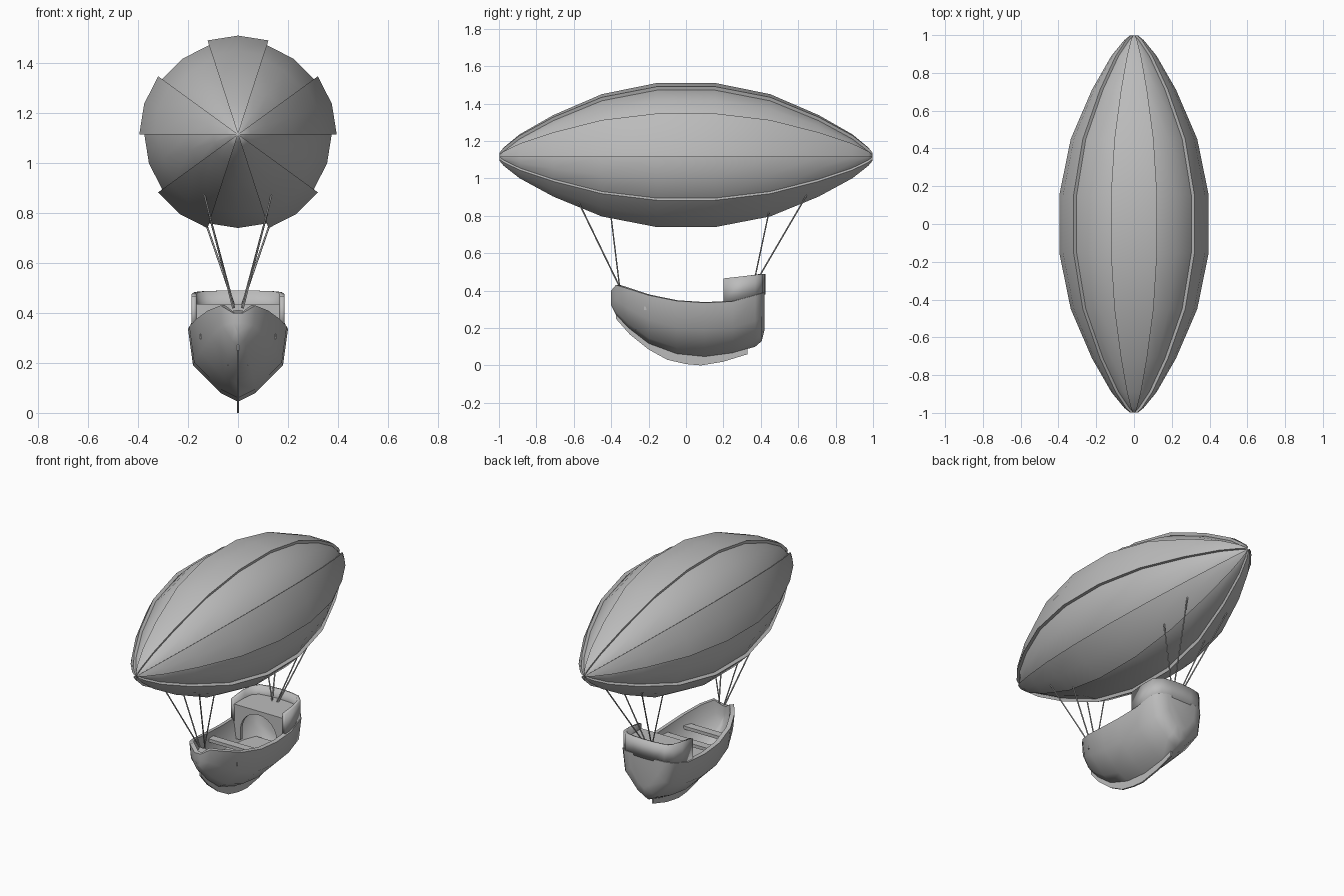
import bpy, bmesh, math
from mathutils import Vector

cube = bpy.data.objects.get("Cube")
if cube:
    bpy.data.objects.remove(cube, do_unlink=True)

grey = bpy.data.materials.new("plain_grey")
grey.use_nodes = True
COLOUR = (0.5, 0.5, 0.5, 1)
grey.diffuse_color = COLOUR
grey.node_tree.nodes["Principled BSDF"].inputs["Base Color"].default_value = COLOUR


def make(name, verts, faces, angle=40, thick=0, offset=-1):
    """Mesh object with outward normals, optional wall thickness, smooth shading."""
    bm = bmesh.new()
    vs = [bm.verts.new(v) for v in verts]
    for f in faces:
        bm.faces.new([vs[i] for i in f])
    bmesh.ops.remove_doubles(bm, verts=bm.verts, dist=1e-5)
    bmesh.ops.recalc_face_normals(bm, faces=bm.faces)
    mesh = bpy.data.meshes.new(name)
    bm.to_mesh(mesh)
    bm.free()
    ob = bpy.data.objects.new(name, mesh)
    bpy.context.collection.objects.link(ob)
    mesh.materials.append(grey)
    bpy.ops.object.select_all(action="DESELECT")
    ob.select_set(True)
    bpy.context.view_layer.objects.active = ob
    if thick:
        mod = ob.modifiers.new("wall", "SOLIDIFY")
        mod.thickness, mod.offset, mod.use_even_offset = thick, offset, True
        bpy.ops.object.modifier_apply(modifier=mod.name)
    bpy.ops.object.shade_smooth_by_angle(angle=math.radians(angle))
    return ob


def loft(name, rings, closed, caps=True, **kw):
    """Skin a row of equal-length cross-sections."""
    n = len(rings[0])
    faces = []
    for r in range(len(rings) - 1):
        for i in range(n if closed else n - 1):
            a, b, j = r * n, (r + 1) * n, (i + 1) % n
            faces.append((a + i, a + j, b + j, b + i))
    if caps:
        last = (len(rings) - 1) * n
        faces += [tuple(range(n)), tuple(range(last, last + n))]
    return make(name, [p for ring in rings for p in ring], faces, **kw)


def prism(name, outline, axis, lo, hi):
    """Extrude a 2D outline along an axis."""
    def at(d):
        return [(p[:axis] + (d,) + p[axis:]) for p in outline]
    return loft(name, [at(lo), at(hi)], True, angle=30)


def lerp_table(table, y):
    for a, b in zip(table, table[1:]):
        if a[0] <= y <= b[0]:
            t = (y - a[0]) / (b[0] - a[0])
            return [p + (q - p) * t for p, q in zip(a, b)]
    return table[-1]


# Balloon: twenty-sided spindle with five raised gores
AXIS_Z = 1.115
half = [(0.155, 0.375), (0.45, 0.315), (0.71, 0.203), (0.89, 0.1), (0.975, 0.03), (0.998, 0.001)]
spindle = [(-y, r) for y, r in reversed(half)] + half


def polar(y, r, deg):
    a = math.radians(deg)
    return (r * math.cos(a), y, AXIS_Z + r * math.sin(a))


loft("balloon", [[polar(y, r, 18 * i) for i in range(20)] for y, r in spindle], True)
for k in range(5):
    a = 72 * k
    rings = []
    for y, r in spindle:
        top = r + 0.02
        rings.append([polar(y, max(r - 0.01, 0.0005), a), polar(y, top, a), polar(y, top, a + 18),
                      polar(y, top, a + 36), polar(y, max(r - 0.01, 0.0005), a + 36)])
    loft(f"raised_gore_{k + 1}", rings, True)

# Hull stations: y, bottom z, gunwale z, half width
stations = [(-0.40, 0.32, 0.40, 0.02), (-0.375, 0.27, 0.43, 0.07), (-0.31, 0.2, 0.41, 0.12),
            (-0.2, 0.115, 0.375, 0.168), (-0.05, 0.06, 0.345, 0.195), (0.1, 0.045, 0.335, 0.2),
            (0.25, 0.065, 0.342, 0.195), (0.37, 0.1, 0.375, 0.18), (0.405, 0.13, 0.385, 0.15),
            (0.42, 0.19, 0.39, 0.1)]
section = [(0, 0), (0.35, 0.12), (0.9, 0.5), (1, 1)]


def hull_ring(y, b, t, w):
    right = [(w * fx, y, b + (t - b) * fz) for fx, fz in section]
    return [(-x, yy, z) for x, yy, z in reversed(right[1:])] + right


loft("hull", [hull_ring(*s) for s in stations], False, thick=0.025, angle=50)

# Floor boards inside the hull
FLOOR_Z = 0.2
edge = []
for i in range(13):
    y = -0.27 + i * 0.05
    _, b, t, w = lerp_table(stations, y)
    f = (FLOOR_Z - b) / (t - b)
    edge.append((w * lerp_table([(fz, fx) for fx, fz in section], max(f, 0))[1] - 0.012, y))
prism("floor", edge + [(-x, y) for x, y in reversed(edge)], 2, FLOOR_Z - 0.01, FLOOR_Z)

# Thwarts
for k, y in enumerate((-0.2, -0.03)):
    w = lerp_table(stations, y)[3] - 0.015
    prism(f"thwart_{k + 1}", [(-w, y - 0.025), (w, y - 0.025), (w, y + 0.025), (-w, y + 0.025)],
          2, 0.295, 0.315)

# Keel fin under the hull
outer = [(-0.375, 0.25), (-0.3, 0.165), (-0.2, 0.085), (-0.1, 0.03), (0, 0.007),
         (0.08, 0), (0.2, 0.02), (0.33, 0.06)]
inner = [(y, lerp_table(stations, y)[1] + 0.008) for y, _ in reversed(outer)]
prism("keel", outer + inner, 0, -0.005, 0.005)

# Stern castle: curved wall, deck and arched front
plan = [(0.187, 0.2), (0.186, 0.3), (0.175, 0.37), (0.135, 0.408), (0.07, 0.42)]
plan = plan + [(0, 0.424)] + [(-x, y) for x, y in reversed(plan)]
low = [(x, y, lerp_table(stations, min(y, 0.42))[2] - 0.012) for x, y in plan]
high = [(x, y, 0.465 + (y - 0.2) * 0.11) for x, y in plan]
wall = loft("stern_wall", [low, high], False, caps=False, angle=50)
centre = Vector((0, 0.25, 0))
flip = sum((p.center - centre).xy.dot(p.normal.xy) for p in wall.data.polygons) < 0
mod = wall.modifiers.new("wall", "SOLIDIFY")
mod.thickness, mod.offset = 0.02, (1 if flip else -1)
prism("stern_deck", [(x * 0.95, 0.2 + (y - 0.2) * 0.96) for x, y in plan], 2, 0.42, 0.435)

arch = [(0.125 * math.cos(math.radians(a)), 0.285 + 0.125 * math.sin(math.radians(a)))
        for a in range(0, 181, 15)]
front = [(-0.178, 0.435), (-0.178, 0.22), (-0.125, 0.22)] + arch[::-1] + \
        [(0.125, 0.22), (0.178, 0.22), (0.178, 0.435)]
prism("cabin_front", front, 1, 0.202, 0.222)


# Ropes from the bow and stern up to the balloon
def rope(name, a, b, radius=0.004):
    a, b = Vector(a), Vector(b)
    q = (b - a).to_track_quat("Z", "Y")
    ring = [q @ Vector((radius * math.cos(i * math.pi / 3), radius * math.sin(i * math.pi / 3), 0))
            for i in range(6)]
    loft(name, [[p + v for v in ring] for p in (a, b)], True, angle=70)


ropes = {"bow_outer": ((0.02, -0.355, 0.42), (0.14, -0.585, 0.895)),
         "bow_inner": ((0.015, -0.355, 0.42), (0.125, -0.405, 0.83)),
         "stern_inner": ((0.015, 0.36, 0.43), (0.16, 0.45, 0.85)),
         "stern_outer": ((0.02, 0.365, 0.43), (0.145, 0.645, 0.91))}
for name, (a, b) in ropes.items():
    for side, s in (("left", 1), ("right", -1)):
        rope(f"{name}_rope_{side}", (s * a[0], *a[1:]), (s * b[0], *b[1:]))
